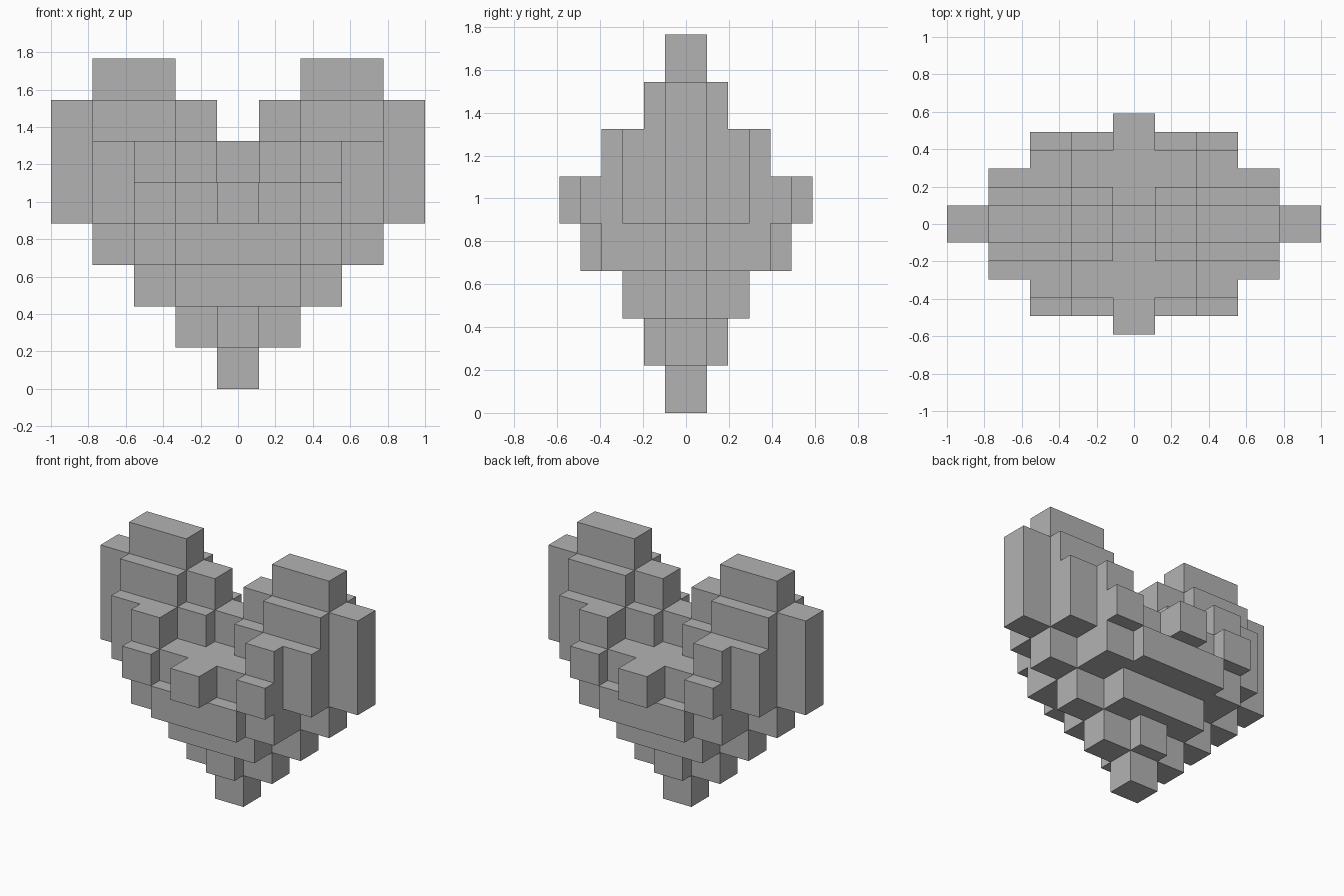
import bpy
import bmesh

cube = bpy.data.objects.get("Cube")
if cube:
    bpy.data.objects.remove(cube, do_unlink=True)

# Grey block material
grey = bpy.data.materials.new("stone_grey")
grey.use_nodes = True
colour = (0.45, 0.45, 0.45, 1)
grey.diffuse_color = colour
grey.node_tree.nodes["Principled BSDF"].inputs["Base Color"].default_value = colour

# Block width, half-depth step and layer height
STEP = (2 / 9, 0.0985, 0.2206)

# Half depth of each column, from the middle outwards, one row per layer upwards
LAYERS = [
    (1,),
    (2, 1),
    (3, 3, 1),
    (5, 5, 4, 1),
    (6, 4, 5, 3, 1),
    (1, 2, 4, 3, 1),
    (0, 1, 2, 2, 1),
    (0, 0, 1, 1),
]

# Filled cells, mirrored left to right and front to back
filled = set()
for layer, row in enumerate(LAYERS):
    for column, depth in enumerate(row):
        for side in (-1, 1):
            for slot in range(-depth, depth):
                filled.add((side * column, slot, layer))


def corner(x, y, z):
    """Position of a cell corner in the model."""
    return ((x - 0.5) * STEP[0], y * STEP[1], z * STEP[2])


# Outer skin: one quad wherever a filled cell meets an empty one
bm = bmesh.new()
for cell in sorted(filled):
    for axis in range(3):
        for end in (0, 1):
            beside = list(cell)
            beside[axis] += 2 * end - 1
            if tuple(beside) in filled:
                continue
            ring = []
            for u, v in ((0, 0), (1, 0), (1, 1), (0, 1)):
                point = list(cell)
                point[axis] += end
                point[(axis + 1) % 3] += u
                point[(axis + 2) % 3] += v
                ring.append(bm.verts.new(corner(*point)))
            bm.faces.new(ring if end else ring[::-1])

# Weld the quads and merge flat areas
bmesh.ops.remove_doubles(bm, verts=bm.verts[:], dist=0.001)
bmesh.ops.dissolve_limit(bm, angle_limit=0.01, verts=bm.verts[:], edges=bm.edges[:])

mesh = bpy.data.meshes.new("block_heart")
bm.to_mesh(mesh)
bm.free()
mesh.materials.append(grey)
heart = bpy.data.objects.new("block_heart", mesh)
bpy.context.collection.objects.link(heart)
